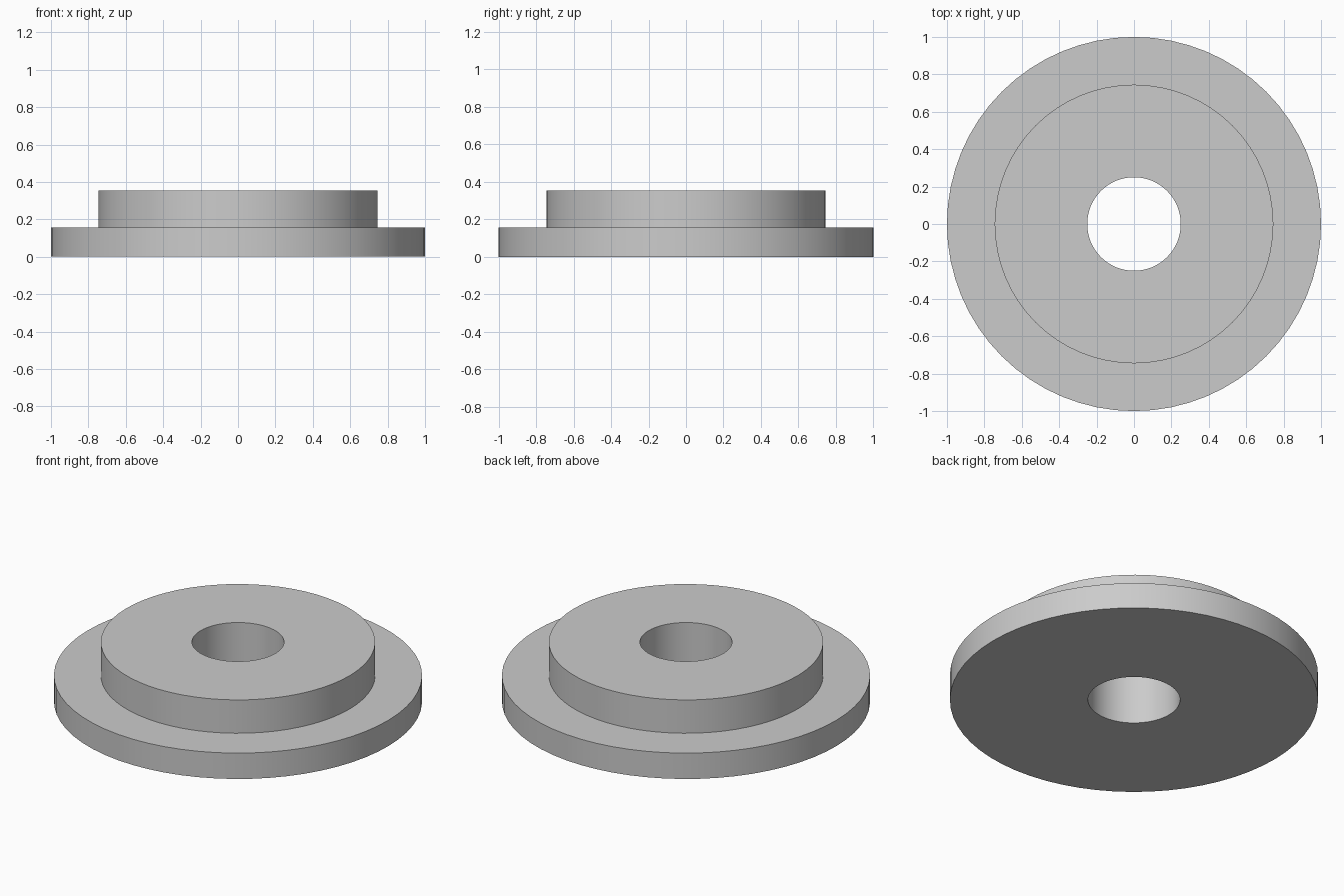
import bpy
import bmesh
import math

cube = bpy.data.objects.get("Cube")
if cube:
    bpy.data.objects.remove(cube, do_unlink=True)

SEGMENTS = 64
BORE = 0.25

grey = bpy.data.materials.new("light_grey")
grey.use_nodes = True
colour = (0.6, 0.6, 0.6, 1)
grey.diffuse_color = colour
grey.node_tree.nodes["Principled BSDF"].inputs["Base Color"].default_value = colour


def lathe(name, profile):
    """Spin a closed (radius, height) profile around z."""
    bm = bmesh.new()
    verts = [bm.verts.new((r, 0, z)) for r, z in profile]
    edges = [bm.edges.new((v, verts[i - 1])) for i, v in enumerate(verts)]
    bmesh.ops.spin(bm, geom=verts + edges, cent=(0, 0, 0), axis=(0, 0, 1),
                   angle=math.tau, steps=SEGMENTS, use_merge=True)
    bmesh.ops.remove_doubles(bm, verts=bm.verts, dist=1e-4)
    bmesh.ops.recalc_face_normals(bm, faces=bm.faces)
    mesh = bpy.data.meshes.new(name)
    bm.to_mesh(mesh)
    bm.free()
    mesh.materials.append(grey)
    obj = bpy.data.objects.new(name, mesh)
    bpy.context.collection.objects.link(obj)
    bpy.ops.object.select_all(action="DESELECT")
    obj.select_set(True)
    bpy.context.view_layer.objects.active = obj
    bpy.ops.object.shade_smooth_by_angle(angle=math.radians(30))
    return obj


# Flanged collar: wide base, narrower raised hub and a through bore
lathe("flanged_collar", [
    (BORE, 0), (1, 0), (1, 0.155),
    (0.745, 0.155), (0.745, 0.355), (BORE, 0.355),
])
